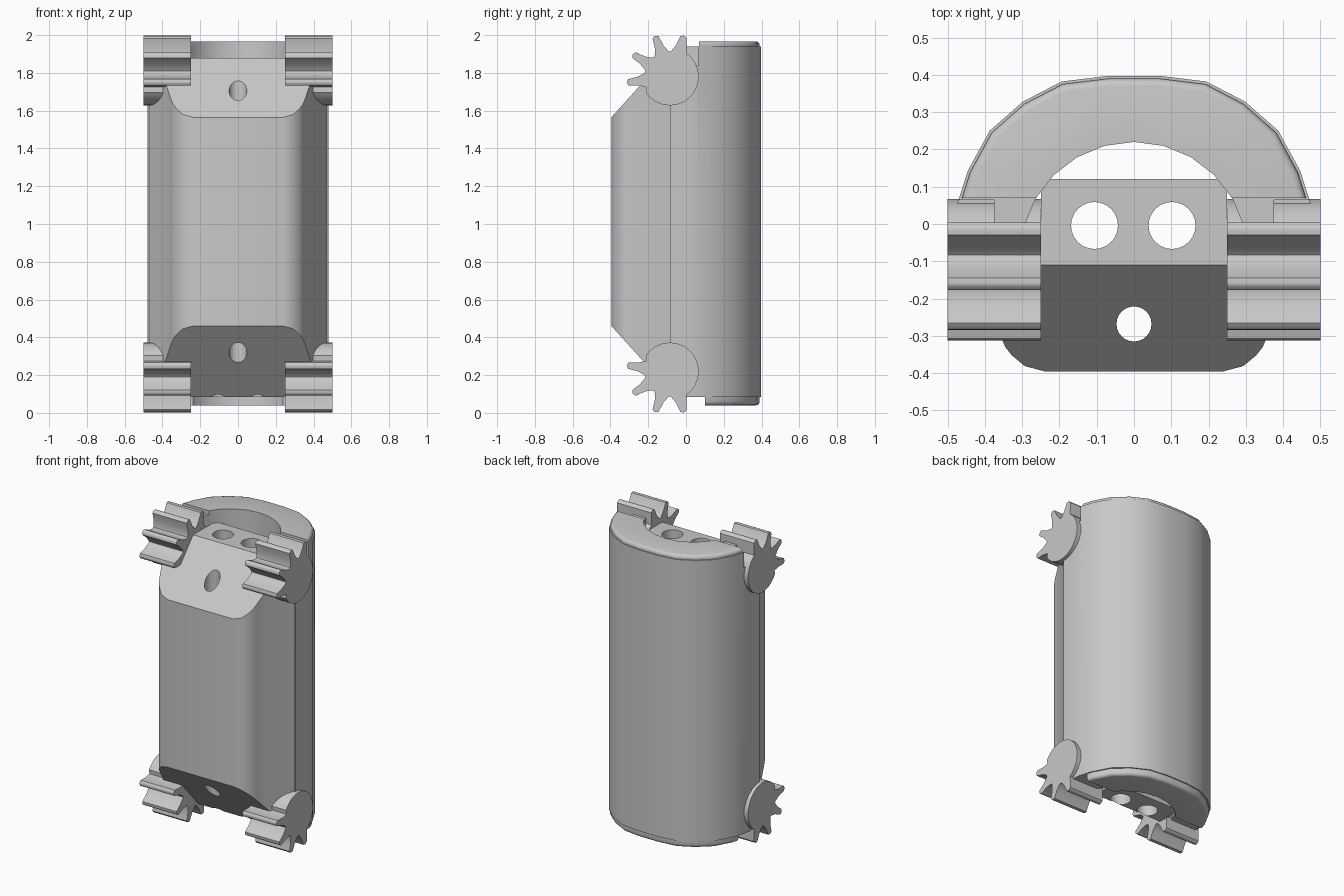
import bpy, bmesh
from math import sin, cos, radians
from mathutils import Vector

if "Cube" in bpy.data.objects:
    bpy.data.objects.remove(bpy.data.objects["Cube"], do_unlink=True)

grey = bpy.data.materials.new("plain_grey")
grey.use_nodes = True
grey.diffuse_color = (0.58, 0.58, 0.58, 1)
grey.node_tree.nodes["Principled BSDF"].inputs["Base Color"].default_value = (0.58, 0.58, 0.58, 1)

AXIS_Y = -0.085   # shared axis of shell, bore and gears


def finish(name, bm):
    bmesh.ops.recalc_face_normals(bm, faces=bm.faces)
    mesh = bpy.data.meshes.new(name)
    bm.to_mesh(mesh)
    bm.free()
    mesh.materials.append(grey)
    obj = bpy.data.objects.new(name, mesh)
    bpy.context.collection.objects.link(obj)
    return obj


def prism(points, step):
    """Extrude a closed 3D outline along a vector."""
    bm = bmesh.new()
    face = bm.faces.new([bm.verts.new(p) for p in points])
    new = bmesh.ops.extrude_face_region(bm, geom=[face])["geom"]
    verts = [v for v in new if isinstance(v, bmesh.types.BMVert)]
    bmesh.ops.translate(bm, verts=verts, vec=step)
    bmesh.ops.recalc_face_normals(bm, faces=bm.faces)
    return bm


def slice_off(bm, point, normal):
    """Remove everything on the normal side of a plane and cap the cut."""
    cut = bmesh.ops.bisect_plane(bm, geom=bm.verts[:] + bm.edges[:] + bm.faces[:],
                                 plane_co=point, plane_no=normal, clear_outer=True)
    edges = [e for e in cut["geom_cut"] if isinstance(e, bmesh.types.BMEdge)]
    bmesh.ops.holes_fill(bm, edges=edges, sides=0)


def box(x0, x1, y0, y1, z0, z1):
    return prism([(x0, y0, z0), (x1, y0, z0), (x1, y1, z0), (x0, y1, z0)], (0, 0, z1 - z0))


def activate(obj):
    bpy.ops.object.select_all(action='DESELECT')
    obj.select_set(True)
    bpy.context.view_layer.objects.active = obj


def subtract(obj, cutter_bm):
    cutter = finish("cutter", cutter_bm)
    cutter.hide_render = True
    mod = obj.modifiers.new("cut", 'BOOLEAN')
    mod.operation = 'DIFFERENCE'
    mod.solver = 'EXACT'
    mod.object = cutter
    activate(obj)
    bpy.ops.object.modifier_apply(modifier=mod.name)
    bpy.data.objects.remove(cutter, do_unlink=True)


def smooth(obj):
    activate(obj)
    bpy.ops.object.shade_smooth_by_angle(angle=radians(35))


def mirrored(half):
    return half + [(-x, y) for x, y in reversed(half)]


# Rounded back shell: half outline plus concentric bore
outer = mirrored([(0.478, AXIS_Y), (0.477, 0), (0.473, 0.056), (0.446, 0.142),
                  (0.387, 0.25), (0.298, 0.328), (0.194, 0.382), (0.07, 0.397)])
bore = [(0.305 * cos(radians(a)), AXIS_Y + 0.305 * sin(radians(a))) for a in range(180, -1, -15)]


def crescent(z, scale=1.0):
    ring = [(x * scale, AXIS_Y + (y - AXIS_Y) * scale) for x, y in outer] + bore
    return [(x, y, z) for x, y in ring]


shell = finish("back_shell", prism(crescent(0.085), (0, 0, 1.855)))
subtract(shell, box(-0.6, 0.6, -0.2, 0, 1.8, 2.1))
subtract(shell, box(-0.6, 0.6, -0.2, 0, -0.1, 0.2))
for s in (-1, 1):
    xs = sorted((s * 0.375, s * 0.6))
    subtract(shell, box(*xs, -0.2, 0.065, 1.84, 2.1))
smooth(shell)

# Crescent rims with a rounded outer edge
for name, z, height, front in (("top_rim", 1.94, 0.027, 0.07), ("bottom_rim", 0.085, -0.045, 0.1)):
    bm = prism(crescent(z, 0.985), (0, 0, height))
    slice_off(bm, (0, front, 0), (0, -1, 0))
    tip = z + height
    edge = [e for e in bm.edges
            if all(abs(v.co.z - tip) < 1e-4 and Vector((v.co.x, v.co.y - AXIS_Y)).length > 0.42
                   for v in e.verts)]
    bmesh.ops.bevel(bm, geom=edge, offset=0.02, segments=3, profile=0.5, affect='EDGES')
    smooth(finish(name, bm))

# Front cover with its centre block, sloped at both ends
cover_half = [(0.25, 0.12), (0.25, AXIS_Y), (0.47, AXIS_Y), (0.38, -0.24), (0.356, -0.305),
              (0.345, -0.33), (0.328, -0.352), (0.293, -0.381), (0.24, -0.395)]
bm = prism([(x, y, 0.085) for x, y in mirrored(cover_half)], (0, 0, 1.795))
slice_off(bm, (0, -0.395, 1.565), (0, -0.315, 0.285))
slice_off(bm, (0, -0.395, 0.46), (0, -0.315, -0.285))
cover = finish("front_cover", bm)

# Long holes running through the cover
for x, y, r in ((0, -0.268, 0.047), (-0.106, -0.004, 0.063), (0.102, -0.004, 0.063)):
    ring = [(x + r * cos(radians(a)), y + r * sin(radians(a)), -0.2) for a in range(0, 360, 15)]
    subtract(cover, prism(ring, (0, 0, 2.4)))
smooth(cover)

# Gear outline: four teeth, then the plain round of the disc
outline = [(0.152, 54.7)]
for k in range(4):
    mid = 71 + 39 * k
    if k:
        outline += [(0.133, mid - 21), (0.137, mid - 16), (0.17, mid - 8)]
    outline += [(0.222, mid - 4.5), (0.229, mid - 1), (0.229, mid + 1), (0.222, mid + 4.5),
                (0.17, mid + 8), (0.137, mid + 16)]
outline += [(0.152, a) for a in range(213, 410, 8)]

for side, s in (("left", 1), ("right", -1)):
    for end, up in (("top", 1), ("bottom", -1)):
        pts = [(s * 0.25, AXIS_Y + r * cos(radians(a)), 1 + up * (0.78 + r * sin(radians(a))))
               for r, a in outline]
        smooth(finish(f"{end}_gear_{side}", prism(pts, (s * 0.25, 0, 0))))
